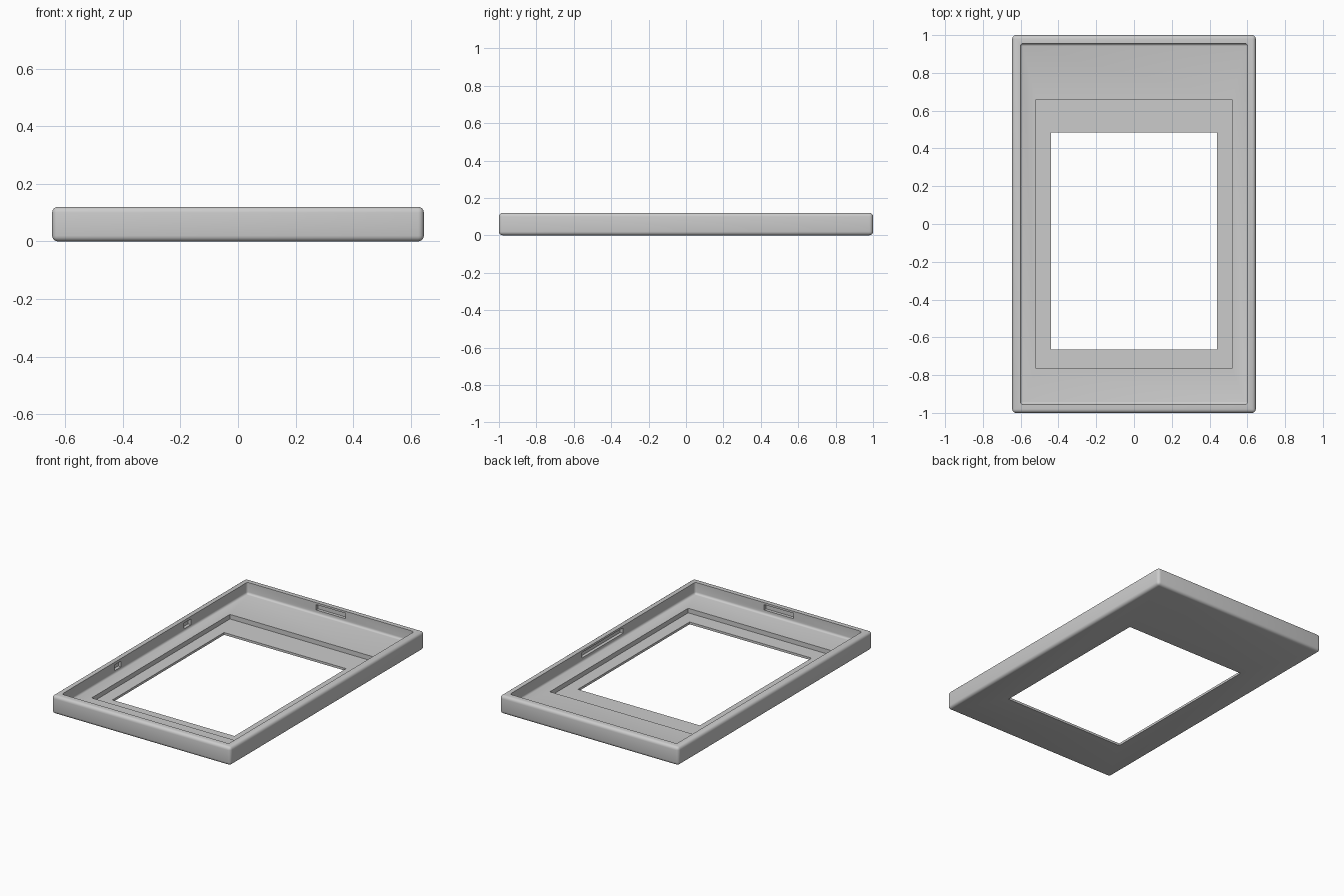
import bpy, bmesh, math
from mathutils import Vector

if "Cube" in bpy.data.objects:
    bpy.data.objects.remove(bpy.data.objects["Cube"])

grey = bpy.data.materials.new("plain grey")
grey.diffuse_color = (0.6, 0.6, 0.6, 1)
grey.use_nodes = True
grey.node_tree.nodes["Principled BSDF"].inputs["Base Color"].default_value = grey.diffuse_color


def box(name, lo, hi, bevel=0.0, segments=4):
    """Box between two corners, optionally with rounded edges."""
    lo, hi = Vector(lo), Vector(hi)
    bm = bmesh.new()
    bmesh.ops.create_cube(bm, size=1)
    for v in bm.verts:
        v.co = (lo + hi) / 2 + v.co * (hi - lo)
    if bevel:
        bmesh.ops.bevel(bm, geom=bm.edges[:], offset=bevel, segments=segments,
                        profile=0.5, affect='EDGES')
    mesh = bpy.data.meshes.new(name)
    bm.to_mesh(mesh)
    bm.free()
    mesh.materials.append(grey)
    obj = bpy.data.objects.new(name, mesh)
    bpy.context.collection.objects.link(obj)
    return obj


# Rounded outer shell
frame = box("bezel_frame", (-0.645, -1, 0), (0.645, 1, 0.12), 0.02)

cutters = [
    # Open tray with filleted floor
    box("tray_cutter", (-0.602, -0.955, 0.045), (0.602, 0.955, 0.3), 0.014),
    # Stepped seat around the window
    box("seat_cutter", (-0.52, -0.765, 0.015), (0.52, 0.66, 0.2)),
    # Window opening
    box("window_cutter", (-0.44, -0.665, -0.1), (0.44, 0.485, 0.2)),
    # Long clip pockets in the end walls and the right wall
    box("back_pocket_cutter", (-0.105, 0.9, 0.072), (0.105, 0.975, 0.107)),
    box("front_pocket_cutter", (-0.105, -0.975, 0.072), (0.105, -0.9, 0.107)),
    box("right_pocket_cutter", (0.55, -0.21, 0.072), (0.622, 0.21, 0.107)),
]
# Two short clip pockets in the left wall
for y in (-0.38, 0.34):
    cutters.append(box("left_pocket_cutter", (-0.622, y - 0.035, 0.065),
                       (-0.55, y + 0.035, 0.102)))

for cutter in cutters:
    mod = frame.modifiers.new(cutter.name, 'BOOLEAN')
    mod.operation = 'DIFFERENCE'
    mod.solver = 'EXACT'
    mod.object = cutter

# Apply the cuts, then discard the cutters
bpy.context.view_layer.update()
result = bpy.data.meshes.new_from_object(
    frame.evaluated_get(bpy.context.evaluated_depsgraph_get()))
frame.modifiers.clear()
frame.data = result
for cutter in cutters:
    bpy.data.objects.remove(cutter, do_unlink=True)

# Smooth rounded edges, keep cut edges crisp
bpy.context.view_layer.objects.active = frame
frame.select_set(True)
bpy.ops.object.shade_smooth_by_angle(angle=math.radians(35))
